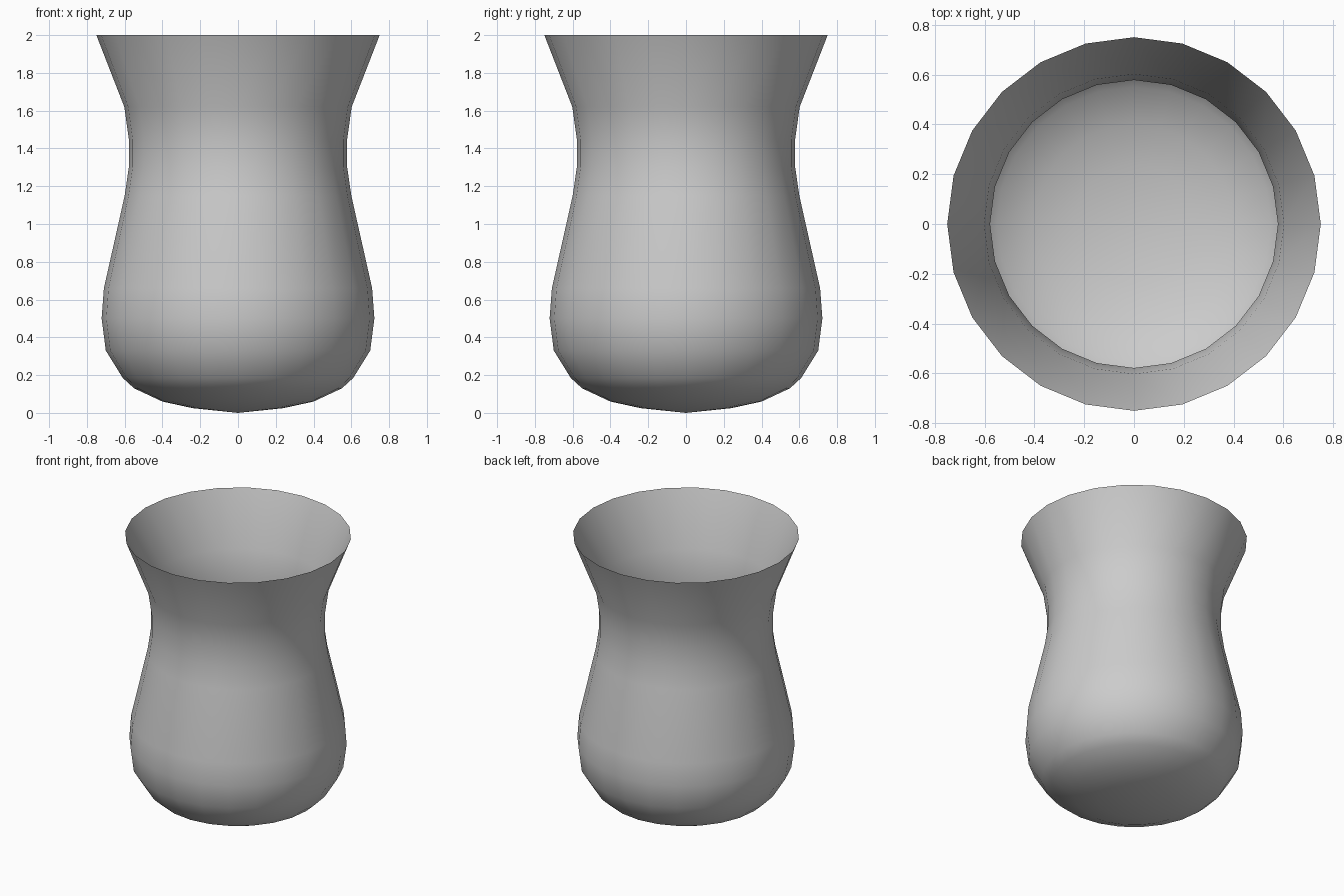
import bpy
import bmesh
from math import radians

if "Cube" in bpy.data.objects:
    bpy.data.objects.remove(bpy.data.objects["Cube"])

SEGMENTS = 24

# Half outline of the vessel wall (radius, height), from base centre to open rim
outline = [(0, 0), (0.24, 0.025), (0.4, 0.06), (0.55, 0.13), (0.61, 0.185),
           (0.7, 0.33), (0.722, 0.5), (0.71, 0.66), (0.6, 1.15),
           (0.578, 1.3), (0.578, 1.45), (0.602, 1.62), (0.75, 2)]


def make_material(name, colour):
    material = bpy.data.materials.new(name)
    material.use_nodes = True
    material.diffuse_color = colour
    material.node_tree.nodes["Principled BSDF"].inputs["Base Color"].default_value = colour
    return material


def lathe(name, points, material):
    bm = bmesh.new()
    verts = [bm.verts.new((r, 0, z)) for r, z in points]
    edges = [bm.edges.new(pair) for pair in zip(verts, verts[1:])]
    bmesh.ops.spin(bm, geom=verts + edges, cent=(0, 0, 0), axis=(0, 0, 1),
                   angle=radians(360), steps=SEGMENTS)
    bmesh.ops.remove_doubles(bm, verts=bm.verts, dist=0.001)
    bmesh.ops.recalc_face_normals(bm, faces=bm.faces)
    # Outside of the wall faces outward
    bm.faces.ensure_lookup_table()
    lowest = min(bm.faces, key=lambda f: f.calc_center_median().z)
    if lowest.normal.z > 0:
        bmesh.ops.reverse_faces(bm, faces=bm.faces)
    for face in bm.faces:
        face.smooth = True
    mesh = bpy.data.meshes.new(name)
    bm.to_mesh(mesh)
    bm.free()
    mesh.materials.append(material)
    obj = bpy.data.objects.new(name, mesh)
    bpy.context.collection.objects.link(obj)
    return obj


# Thin open vessel with a rounded belly, narrow neck and flared rim
lathe("vase_body", outline, make_material("light_grey", (0.6, 0.6, 0.6, 1)))
